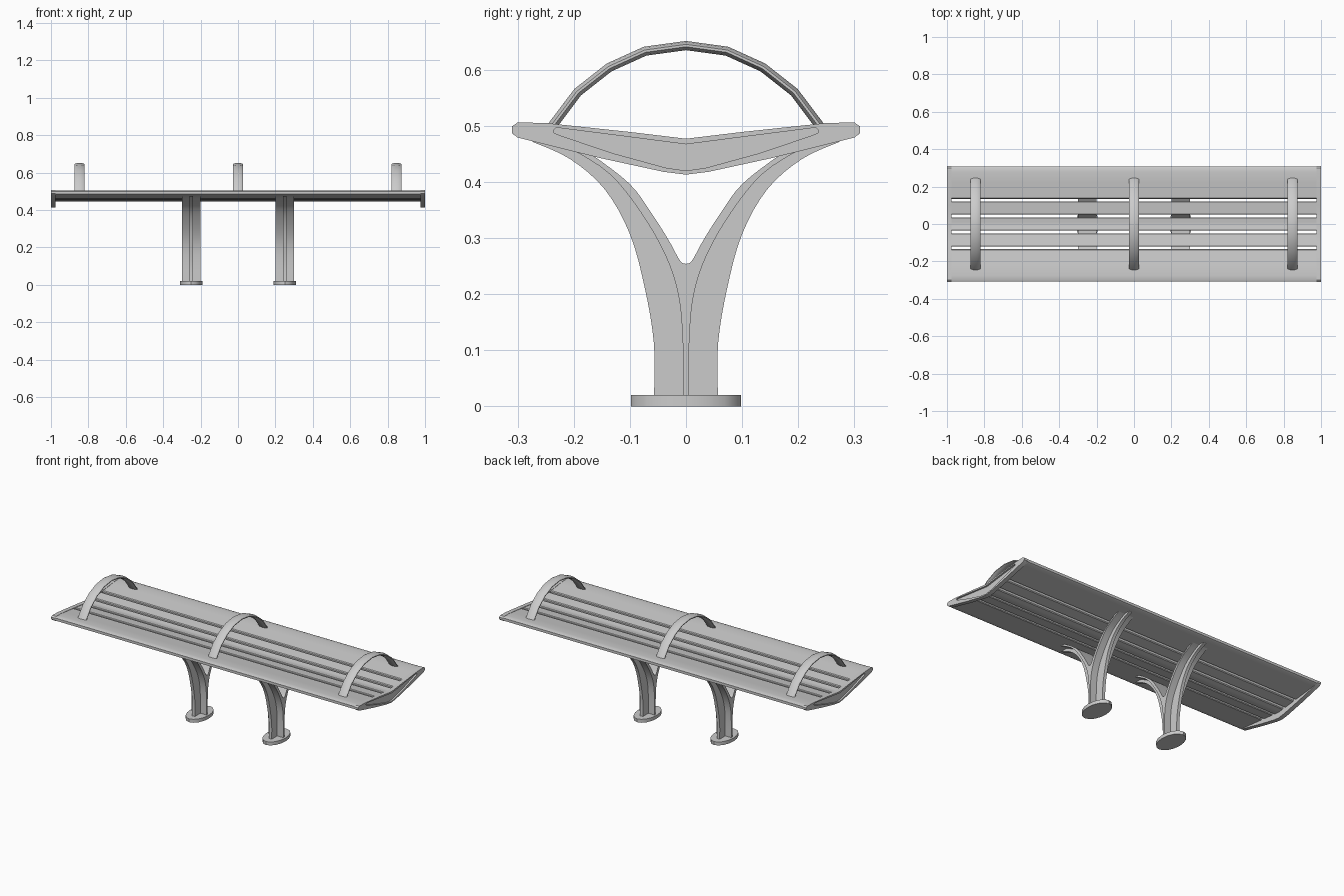
import bpy, bmesh, math

cube = bpy.data.objects.get("Cube")
if cube:
    bpy.data.objects.remove(cube, do_unlink=True)

metal = bpy.data.materials.new("grey metal")
metal.use_nodes = True
GREY = (0.6, 0.6, 0.6, 1)
metal.diffuse_color = GREY
metal.node_tree.nodes["Principled BSDF"].inputs["Base Color"].default_value = GREY


def finish(name, bm, smooth=True):
    bmesh.ops.recalc_face_normals(bm, faces=bm.faces)
    mesh = bpy.data.meshes.new(name)
    bm.to_mesh(mesh)
    bm.free()
    mesh.materials.append(metal)
    obj = bpy.data.objects.new(name, mesh)
    bpy.context.collection.objects.link(obj)
    if smooth:
        bpy.ops.object.select_all(action="DESELECT")
        obj.select_set(True)
        bpy.context.view_layer.objects.active = obj
        bpy.ops.object.shade_smooth_by_angle(angle=math.radians(30))
    return obj


def prism(bm, profile, x0, x1):
    """Extrude a (y, z) outline along x."""
    face = bm.faces.new([bm.verts.new((x0, y, z)) for y, z in profile])
    out = bmesh.ops.extrude_face_region(bm, geom=[face])["geom"]
    moved = [v for v in out if isinstance(v, bmesh.types.BMVert)]
    bmesh.ops.translate(bm, verts=moved, vec=(x1 - x0, 0, 0))


def flip(points):
    return [(-y, z) for y, z in points]


def smooth_path(points, steps=4):
    """Catmull-Rom curve through the points."""
    pts = [points[0]] + points + [points[-1]]
    path = []
    for a, b, c, d in zip(pts, pts[1:], pts[2:], pts[3:]):
        for i in range(steps):
            t = i / steps
            path.append(tuple(
                0.5 * (2 * q + (r - p) * t + (2 * p - 5 * q + 4 * r - s) * t * t
                       + (3 * q - p - 3 * r + s) * t ** 3)
                for p, q, r, s in zip(a, b, c, d)))
    return path + [points[-1]]


# Seat slats, dished towards the middle
def seat_top(y):
    return min(0.475 + 0.115 * abs(y), 0.504)


def seat_bottom(y):
    return 0.446 + 0.113 * abs(y)


def slat(name, y0, y1, tip=False):
    n, c = 6, 0.004
    ys = [y0 + c + (y1 - y0 - 2 * c) * i / n for i in range(n + 1)]
    if tip:
        ys[-1] = y1 - 0.009
    top = [(y, seat_top(y)) for y in ys]
    low = [(y, seat_bottom(y)) for y in reversed(ys)]
    end = [(y1, seat_top(y1) - c), (y1, seat_bottom(y1) + c)]
    start = [(y0, seat_bottom(y0) + c), (y0, seat_top(y0) - c)]
    for side in (1, -1) if y0 > 0 else (1,):
        bm = bmesh.new()
        loop = top + end + low + start
        prism(bm, loop if side > 0 else flip(loop), -0.98, 0.98)
        finish(name + ("_back" if side > 0 else "_front"), bm)


slat("middle_slat", -0.036, 0.036)
slat("inner_slat", 0.05, 0.121)
slat("outer_slat", 0.135, 0.308, tip=True)

# End plates with a recessed panel
rim = [(0, .477), (.1, .489), (.25, .505), (.3, .506), (.31, .499),
       (.31, .487), (.3, .479), (.155, .443), (.04, .418), (0, .413)]
panel = [(0, .467), (.1, .48), (.225, .496), (.232, .496), (.236, .492),
         (.235, .487), (.225, .483), (.13, .451), (.035, .425), (0, .42)]


def ring(bm, half, x):
    loop = half + flip(half[-2:0:-1])
    return [bm.verts.new((x, y, z)) for y, z in loop]


for side, label in ((1, "left"), (-1, "right")):
    bm = bmesh.new()
    loops = [ring(bm, rim, side * 0.975), ring(bm, rim, side),
             ring(bm, panel, side), ring(bm, panel, side * 0.99)]
    for a, b in zip(loops, loops[1:]):
        for i in range(len(a)):
            j = (i + 1) % len(a)
            bm.faces.new((a[i], a[j], b[j], b[i]))
    bm.faces.new(loops[0])
    bm.faces.new(loops[-1])
    finish("end_plate_" + label, bm)

# Forked legs: thin web outside, wide flange lining the fork
outer = smooth_path([(.057, .015), (.057, .11), (.073, .209), (.1, .307),
                     (.145, .387), (.207, .441), (.275, .472)])
seam = smooth_path([(.005, .015), (.006, .12), (.014, .2), (.0375, .271),
                    (.082, .348), (.136, .414), (.2, .456), (.24, .475)])
fork = smooth_path([(0, .254), (.007, .256), (.014, .265), (.032, .298),
                    (.064, .348), (.1, .396), (.16, .443), (.205, .471)])

for x, label in ((0.25, "left"), (-0.25, "right")):
    bm = bmesh.new()
    for mirror in (list, flip):
        prism(bm, mirror(outer + seam[::-1]), x - 0.009, x + 0.009)
    finish("leg_web_" + label, bm)

    bm = bmesh.new()
    prism(bm, seam + fork[::-1] + flip(fork[1:]) + flip(seam[::-1]),
          x - 0.049, x + 0.049)
    finish("leg_flange_" + label, bm)

    bm = bmesh.new()
    bmesh.ops.create_cone(bm, cap_ends=True, segments=16, radius1=1, radius2=1, depth=1)
    bmesh.ops.scale(bm, verts=bm.verts, vec=(0.06, 0.098, 0.02))
    bmesh.ops.translate(bm, verts=bm.verts, vec=(x, 0, 0.01))
    finish("foot_" + label, bm)

# Arched armrests: flattened tube swept over the seat
half_arch = [(.246, .488), (.236, .503), (.193, .56), (.137, .604), (.073, .633)]
arch = half_arch + [(0, .643)] + flip(half_arch[::-1])
SIDES = 12

for x, label in ((-0.848, "right"), (0, "middle"), (0.848, "left")):
    bm = bmesh.new()
    loops = []
    for i, (y, z) in enumerate(arch):
        a, b = arch[max(i - 1, 0)], arch[min(i + 1, len(arch) - 1)]
        dy, dz = b[0] - a[0], b[1] - a[1]
        length = math.hypot(dy, dz)
        ny, nz = -dz / length, dy / length
        loop = []
        for k in range(SIDES):
            ang = math.tau * (k + 0.5) / SIDES
            w, t = 0.028 * math.cos(ang), 0.0085 * math.sin(ang)
            loop.append(bm.verts.new((x + w, y + ny * t, z + nz * t)))
        loops.append(loop)
    for a, b in zip(loops, loops[1:]):
        for k in range(SIDES):
            m = (k + 1) % SIDES
            bm.faces.new((a[k], a[m], b[m], b[k]))
    bm.faces.new(loops[0])
    bm.faces.new(loops[-1])
    finish("armrest_" + label, bm)
